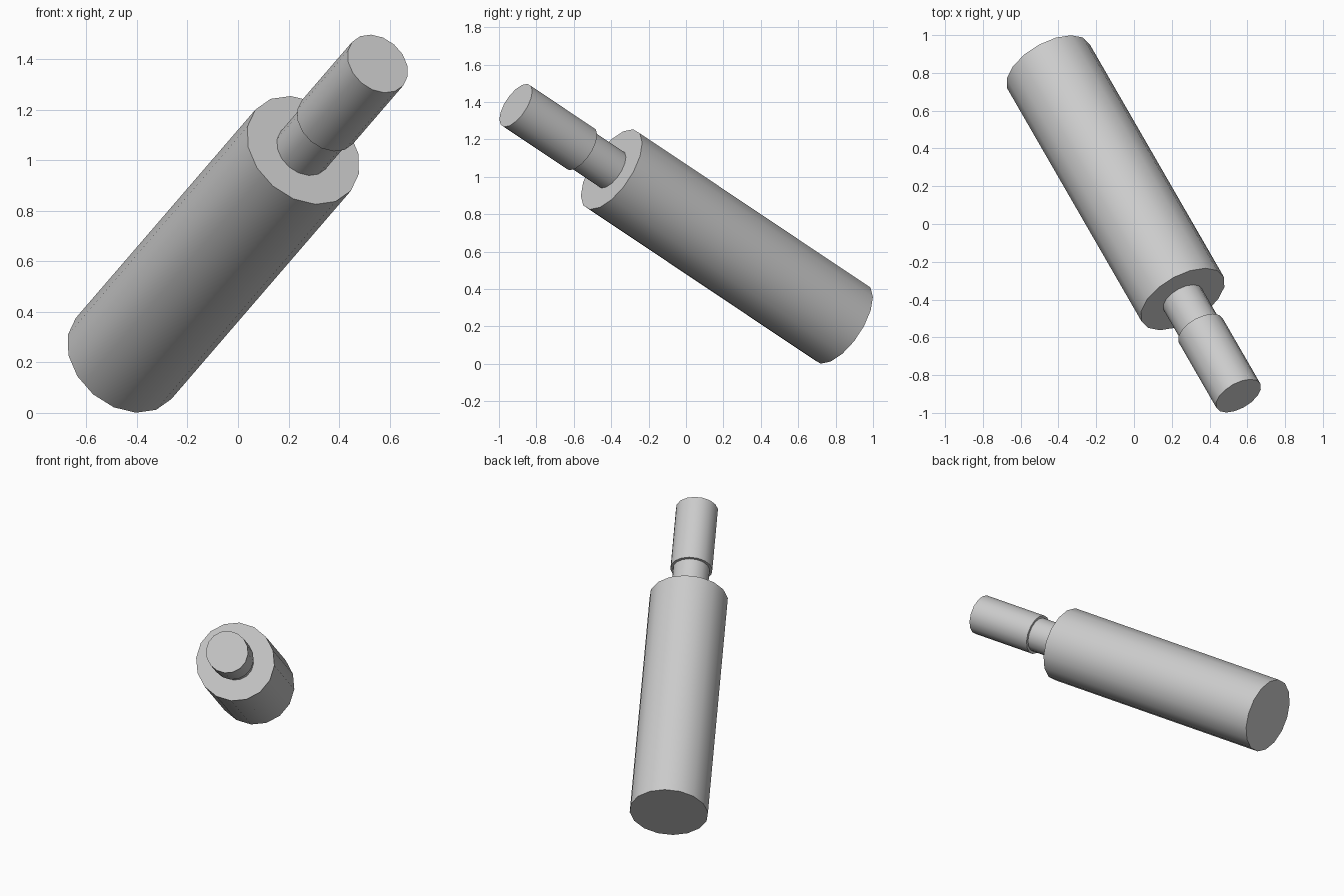
import bpy
import math
from mathutils import Vector, Matrix

cube = bpy.data.objects.get("Cube")
if cube:
    bpy.data.objects.remove(cube, do_unlink=True)

# Plain grey finish
grey = bpy.data.materials.new("plain grey")
grey.use_nodes = True
colour = (0.6, 0.6, 0.6, 1.0)
grey.diffuse_color = colour
grey.node_tree.nodes["Principled BSDF"].inputs["Base Color"].default_value = colour

# Shared tilted axis, running from the body's base centre to the tip
base = Vector((-0.453, 0.835, 0.215))
tip = Vector((0.553, -0.91, 1.382))
axis = (tip - base).normalized()
length = (tip - base).length
# One polygon corner points this way, so the facets line up
side = Vector((0.05, -0.118, -0.219))
side = (side - axis * side.dot(axis)).normalized()
frame = Matrix((side, axis.cross(side), axis)).transposed()


def rod(name, radius, start, end):
    """Sixteen-sided rod between two distances along the axis."""
    bpy.ops.mesh.primitive_cylinder_add(vertices=16, radius=radius, depth=end - start)
    ob = bpy.context.object
    ob.name = name
    ob.matrix_world = Matrix.Translation(base + axis * (start + end) / 2) @ frame.to_4x4()
    ob.data.materials.append(grey)
    bpy.ops.object.shade_smooth_by_angle(angle=math.radians(35))
    return ob


rod("body", 0.248, 0, 1.645)
rod("neck", 0.116, 1.635, 1.875)
rod("tip", 0.133, 1.865, length)
